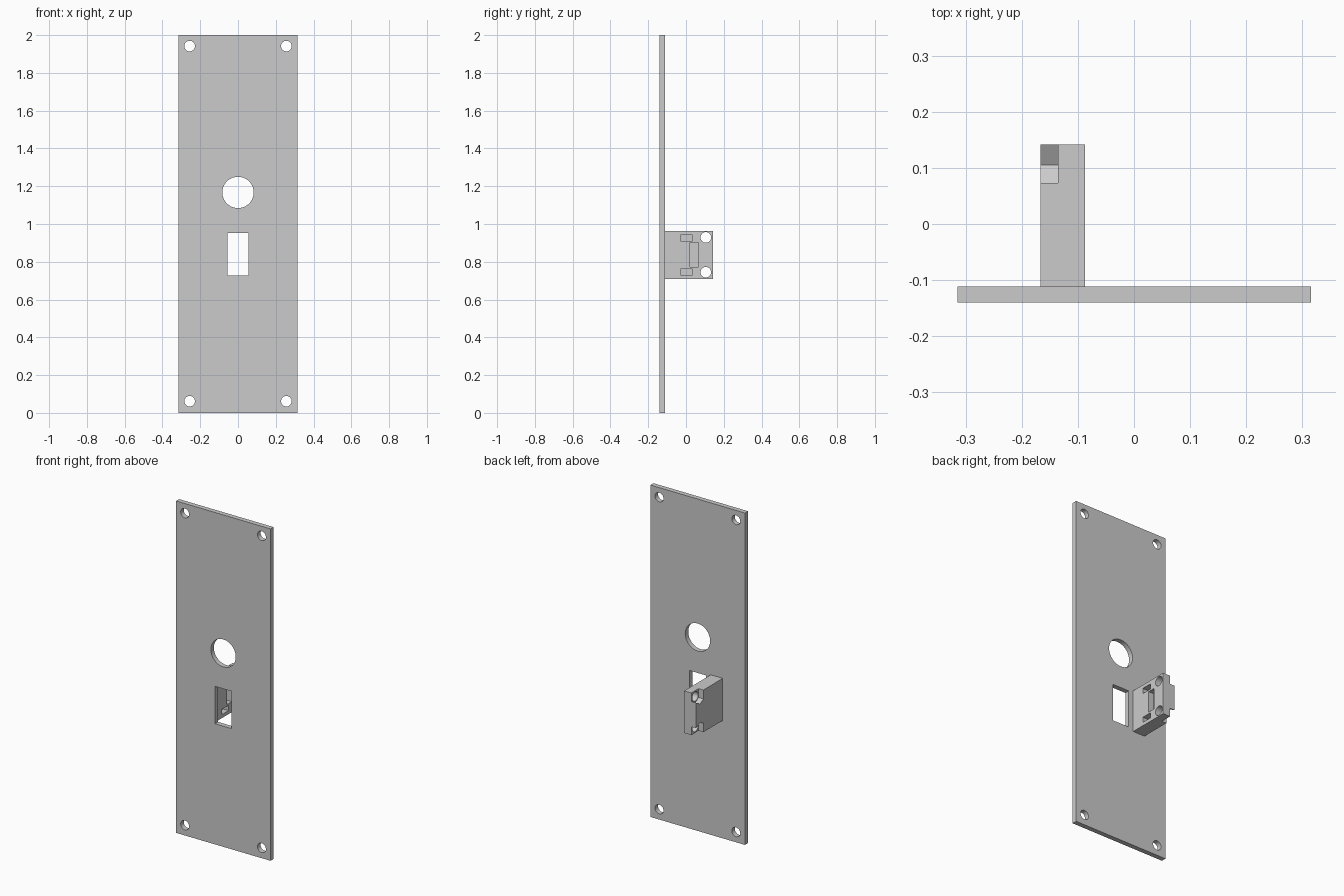
import bpy
from math import cos, sin, tau

cube = bpy.data.objects.get("Cube")
if cube:
    bpy.data.objects.remove(cube, do_unlink=True)

grey = bpy.data.materials.new("plain grey")
grey.use_nodes = True
colour = (0.6, 0.6, 0.6, 1)
grey.diffuse_color = colour
grey.node_tree.nodes["Principled BSDF"].inputs["Base Color"].default_value = colour


def prism(name, outline, axis, low, high):
    """Extrude a 2D outline along x (outline in y, z) or y (outline in x, z)."""
    def place(a, b, d):
        return (d, a, b) if axis == "x" else (a, d, b)
    n = len(outline)
    verts = [place(a, b, d) for d in (low, high) for a, b in outline]
    faces = [tuple(range(n))[::-1], tuple(range(n, 2 * n))]
    faces += [(i, (i + 1) % n, n + (i + 1) % n, n + i) for i in range(n)]
    if axis == "y":
        faces = [f[::-1] for f in faces]
    mesh = bpy.data.meshes.new(name)
    mesh.from_pydata(verts, [], faces)
    mesh.materials.append(grey)
    obj = bpy.data.objects.new(name, mesh)
    bpy.context.collection.objects.link(obj)
    return obj


def rect(a0, a1, b0, b1):
    return [(a0, b0), (a1, b0), (a1, b1), (a0, b1)]


def circle(a, b, r, n=40):
    return [(a + r * cos(tau * i / n), b + r * sin(tau * i / n)) for i in range(n)]


def cut(target, outline, axis, low, high):
    """Remove a prism from the target and apply the result."""
    cutter = prism("cutter", outline, axis, low, high)
    cutter.hide_render = True
    mod = target.modifiers.new("cut", "BOOLEAN")
    mod.operation = "DIFFERENCE"
    mod.solver = "EXACT"
    mod.object = cutter
    bpy.context.view_layer.update()
    result = target.evaluated_get(bpy.context.evaluated_depsgraph_get())
    mesh = bpy.data.meshes.new_from_object(result)
    target.modifiers.clear()
    target.data = mesh
    bpy.data.objects.remove(cutter, do_unlink=True)


# Face plate with corner screw holes, round opening and latch window
FRONT, BACK = -0.14, -0.111
plate = prism("face_plate", rect(-0.315, 0.315, 0, 2), "y", FRONT, BACK)
openings = [circle(x, z, 0.028) for x in (-0.256, 0.256) for z in (0.062, 1.942)]
openings += [circle(0, 1.167, 0.083), rect(-0.056, 0.056, 0.727, 0.952)]
for outline in openings:
    cut(plate, outline, "y", FRONT - 0.1, BACK + 0.1)

# Sensor bracket standing behind the plate
X0, X1, END, MID, HALF = -0.167, -0.087, 0.142, 0.837, 0.127
bracket = prism("sensor_bracket", rect(BACK, END, MID - HALF, MID + HALF), "x", X0, X1)

# Screw holes with pointed nut pockets open to the outer corners
HOLE_Y, HOLE_Z, FLOOR = 0.105, 0.092, -0.135
for side in (1, -1):
    zc = MID + side * HOLE_Z
    pocket = [(0.073, zc + side * 0.1), (0.073, zc - side * 0.0185),
              (HOLE_Y, zc - side * 0.037), (0.155, zc - side * 0.008),
              (0.155, zc + side * 0.1)]
    if side < 0:
        pocket.reverse()
    cut(bracket, pocket, "x", X0 - 0.1, FLOOR)
    cut(bracket, circle(HOLE_Y, zc, 0.028), "x", X0 - 0.1, X1 + 0.1)
    # Small blind slot
    z_slot = MID + side * 0.09
    cut(bracket, rect(-0.03, 0.034, z_slot - 0.016, z_slot + 0.016), "x", X1 - 0.035, X1 + 0.1)

# Tall blind slot in the middle
cut(bracket, rect(0.02, 0.066, MID - 0.064, MID + 0.064), "x", X1 - 0.035, X1 + 0.1)

# Smooth only the hole walls
for obj in (plate, bracket):
    bpy.ops.object.select_all(action="DESELECT")
    obj.select_set(True)
    bpy.context.view_layer.objects.active = obj
    bpy.ops.object.shade_smooth_by_angle(angle=0.4)
